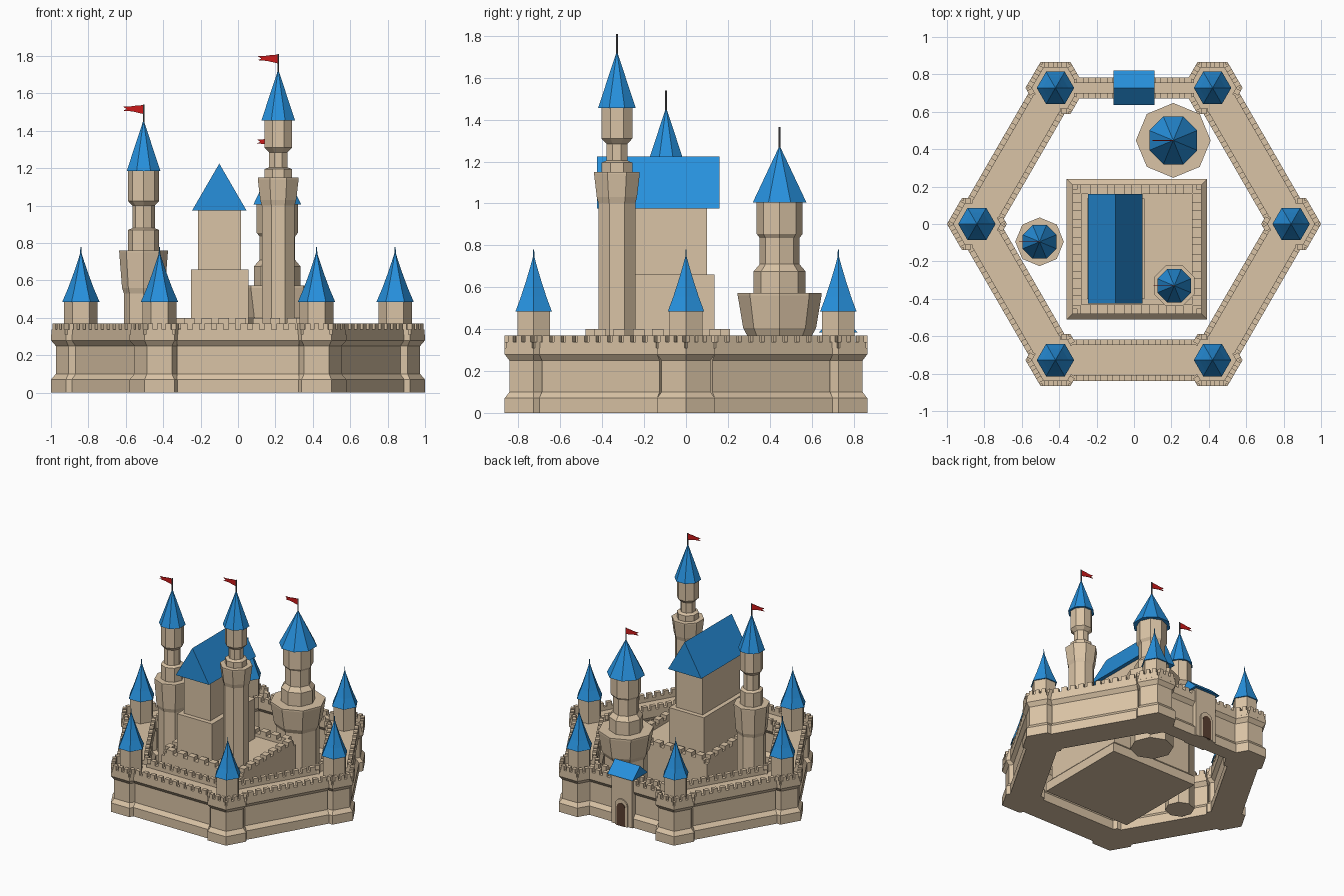
import bpy, bmesh
from math import pi, cos, sin, atan2
from mathutils import Vector, Matrix, geometry

if "Cube" in bpy.data.objects:
    bpy.data.objects.remove(bpy.data.objects["Cube"])


def material(name, rgb):
    m = bpy.data.materials.new(name)
    m.diffuse_color = (*rgb, 1)
    m.use_nodes = True
    m.node_tree.nodes["Principled BSDF"].inputs["Base Color"].default_value = m.diffuse_color
    return m


STONE = material("stone", (0.70, 0.55, 0.38))
BLUE = material("roof_blue", (0.02, 0.28, 0.72))
RED = material("flag_red", (0.60, 0.01, 0.01))
WOOD = material("door_wood", (0.10, 0.05, 0.03))
DARK = material("pole_dark", (0.12, 0.12, 0.13))


def finish(bm, name, mat):
    bmesh.ops.recalc_face_normals(bm, faces=bm.faces)
    me = bpy.data.meshes.new(name)
    bm.to_mesh(me)
    bm.free()
    me.materials.append(mat)
    ob = bpy.data.objects.new(name, me)
    bpy.context.collection.objects.link(ob)
    return ob


def lathe(name, mat, x, y, profile, n=8, flat=True):
    """Faceted turned body; flat=True puts flat faces on the axes."""
    bm = bmesh.new()
    k = 1 / cos(pi / n) if flat else 1
    ph = pi / n if flat else 0
    rings = [[bm.verts.new((x + r * k * cos(ph + 2 * pi * i / n),
                            y + r * k * sin(ph + 2 * pi * i / n), z))
              for i in range(n)] for r, z in profile]
    for a, b in zip(rings, rings[1:]):
        for i in range(n):
            bm.faces.new((a[i], a[(i + 1) % n], b[(i + 1) % n], b[i]))
    bm.faces.new(rings[0])
    bm.faces.new(rings[-1])
    return finish(bm, name, mat)


def prism(name, mat, outline, matrix, depth):
    """Extrude a 2D outline along local z, centred, then place it."""
    bm = bmesh.new()
    f = bm.faces.new([bm.verts.new((u, v, -depth / 2)) for u, v in outline])
    out = bmesh.ops.extrude_face_region(bm, geom=[f])["geom"]
    bmesh.ops.translate(bm, vec=(0, 0, depth),
                        verts=[v for v in out if isinstance(v, bmesh.types.BMVert)])
    bm.transform(matrix)
    return finish(bm, name, mat)


def add_box(bm, centre, size, angle=0):
    m = (Matrix.Translation(centre) @ Matrix.Rotation(angle, 4, 'Z')
         @ Matrix.Diagonal((*size, 1)))
    bmesh.ops.create_cube(bm, size=1, matrix=m)


def box(name, mat, x0, x1, y0, y1, z0, z1):
    bm = bmesh.new()
    add_box(bm, ((x0 + x1) / 2, (y0 + y1) / 2, (z0 + z1) / 2), (x1 - x0, y1 - y0, z1 - z0))
    return finish(bm, name, mat)


def crenels(bm, a, b, z0, z1, z2, thick, pitch, keep=lambda p: True):
    """Low parapet z0-z1 with merlons up to z2, along a-b."""
    a, b = Vector(a), Vector(b)
    d = b - a
    ang = atan2(d.y, d.x)
    n = max(1, round(d.length / pitch))
    step = d.length / n
    for i in range(n):
        p = a + d * (i + 0.5) / n
        if keep(p):
            add_box(bm, (p.x, p.y, (z0 + z1) / 2), (step, thick, z1 - z0), ang)
            add_box(bm, (p.x, p.y, (z0 + z2) / 2), (step * 0.6, thick, z2 - z0), ang)


# maps outline (u, v) -> (x, z) or (y, z), with depth along the other axis
ALONG_Y = Matrix(((1, 0, 0, 0), (0, 0, 1, 0), (0, 1, 0, 0), (0, 0, 0, 1)))
ALONG_X = Matrix(((0, 0, 1, 0), (1, 0, 0, 0), (0, 1, 0, 0), (0, 0, 0, 1)))

# hexagonal curtain wall, narrower at the back
corners = [Vector((0.84 * cos(i * pi / 3), 0.84 * sin(i * pi / 3))) for i in range(6)]
walls = []
for i, a in enumerate(corners):
    b = corners[(i + 1) % 6]
    w = 0.056 if i == 1 else 0.111
    walls.append((a, b, w))
    d = (b - a).normalized()
    side = Vector((-d.y, d.x))
    mid = (a + b) / 2
    half = [(w, 0), (w, 0.07), (w - 0.024, 0.10), (w - 0.024, 0.25), (w, 0.28), (w, 0.31)]
    outline = half + [(-u, v) for u, v in reversed(half)]
    place = Matrix.Translation((*mid, 0)) @ Matrix.Rotation(atan2(d.y, d.x), 4, 'Z') @ ALONG_X
    prism("curtain_wall", STONE, outline, place, 0.84 - 0.19)
    bm = bmesh.new()
    for s in (-1, 1):
        off = side * s * (w - 0.015)
        crenels(bm, a + d * 0.10 + off, b - d * 0.10 + off, 0.30, 0.338, 0.37, 0.03, 0.065)
    finish(bm, "wall_battlement", STONE)


def clear_of_walls(p):
    for a, b, w in walls:
        q, t = geometry.intersect_point_line(p.to_3d(), a.to_3d(), b.to_3d())
        if 0.05 < t < 0.95 and (q.to_2d() - p).length < w - 0.03:
            return False
    return True


# corner towers with flared turret roofs
for c in corners:
    lathe("corner_tower", STONE, c.x, c.y,
          [(0.16, 0), (0.16, 0.07), (0.134, 0.10), (0.134, 0.25), (0.16, 0.28), (0.16, 0.31)],
          6, False)
    bm = bmesh.new()
    hexagon = [c + Vector((cos(k * pi / 3), sin(k * pi / 3))) * 0.143 for k in range(6)]
    for k in range(6):
        crenels(bm, hexagon[k], hexagon[(k + 1) % 6], 0.30, 0.338, 0.37, 0.03, 0.05, clear_of_walls)
    finish(bm, "corner_battlement", STONE)
    lathe("turret", STONE, c.x, c.y, [(0.09, 0.30), (0.09, 0.50)], 6, False)
    lathe("turret_roof", BLUE, c.x, c.y,
          [(0.10, 0.485), (0.07, 0.555), (0.042, 0.63), (0.018, 0.70), (0.004, 0.745), (0.003, 0.78)],
          6, False)

# gatehouse with arched door in the back wall
box("gatehouse", STONE, -0.09, 0.09, 0.66, 0.797, 0, 0.395)
prism("gatehouse_roof", BLUE, [(0.635, 0.385), (0.82, 0.385), (0.7275, 0.47)], ALONG_X, 0.22)


def arch(w, h):
    return [(-w, 0)] + [(w * cos(t), h - w + w * sin(t))
                        for t in [pi - k * pi / 6 for k in range(7)]] + [(w, 0)]


prism("gate_frame", STONE, arch(0.055, 0.21), Matrix.Translation((0, 0.797, 0)) @ ALONG_Y, 0.02)
prism("gate_door", WOOD, arch(0.036, 0.18), Matrix.Translation((0, 0.799, 0)) @ ALONG_Y, 0.024)

# square platform with battlement
px, py, h = 0.015, -0.135, 0.32
lathe("platform", STONE, px, py,
      [(0.375, 0), (0.375, 0.07), (0.345, 0.10), (0.345, 0.345)], 4)
bm = bmesh.new()
sq = [(px - h, py - h), (px + h, py - h), (px + h, py + h), (px - h, py + h)]
for k in range(4):
    crenels(bm, sq[k], sq[(k + 1) % 4], 0.34, 0.37, 0.40, 0.05, 0.09)
finish(bm, "platform_battlement", STONE)

# keep with gabled roof
box("keep_lower", STONE, -0.25, 0.055, -0.40, 0.135, 0.33, 0.66)
box("keep_upper", STONE, -0.215, 0.015, -0.365, 0.10, 0.65, 0.985)
prism("keep_roof", BLUE, [(-0.245, 0.975), (0.045, 0.975), (-0.10, 1.225)],
      Matrix.Translation((0, -0.1325, 0)) @ ALONG_Y, 0.585)


# tall towers: body profile, cone roof, pole and flag
def tower(x, y, body, roof_r, roof_z, apex, tip, flat):
    lathe("tower_body", STONE, x, y, body, 8, flat)
    lathe("tower_roof", BLUE, x, y, [(roof_r, roof_z), (0.003, apex)], 8)
    lathe("flag_pole", DARK, x, y, [(0.004, apex - 0.02), (0.004, tip)], 6)
    flag = [(0, 0), (-0.04, -0.003), (-0.075, -0.008), (-0.11, -0.008),
            (-0.09, -0.022), (-0.11, -0.03), (-0.06, -0.034), (0, -0.048)]
    prism("flag", RED, flag, Matrix.Translation((x, y, tip - 0.002)) @ ALONG_Y, 0.004)


tower(0.215, -0.33,
      [(0.088, 0.33), (0.088, 1.00), (0.096, 1.03), (0.109, 1.14), (0.109, 1.15), (0.074, 1.15),
       (0.074, 1.195), (0.05, 1.205), (0.05, 1.285), (0.074, 1.31), (0.074, 1.465)],
      0.09, 1.455, 1.72, 1.81, True)
tower(-0.505, -0.095,
      [(0.105, 0), (0.105, 0.53), (0.115, 0.56), (0.13, 0.75), (0.13, 0.76), (0.083, 0.76),
       (0.083, 0.87), (0.06, 0.88), (0.06, 1.00), (0.083, 1.025), (0.083, 1.195)],
      0.09, 1.185, 1.45, 1.54, False)
tower(0.21, 0.447,
      [(0.155, 0), (0.155, 0.37), (0.174, 0.405), (0.20, 0.56), (0.20, 0.572), (0.124, 0.572),
       (0.124, 0.676), (0.095, 0.71), (0.095, 0.835), (0.11, 0.855), (0.11, 1.01)],
      0.128, 1.005, 1.27, 1.365, False)
